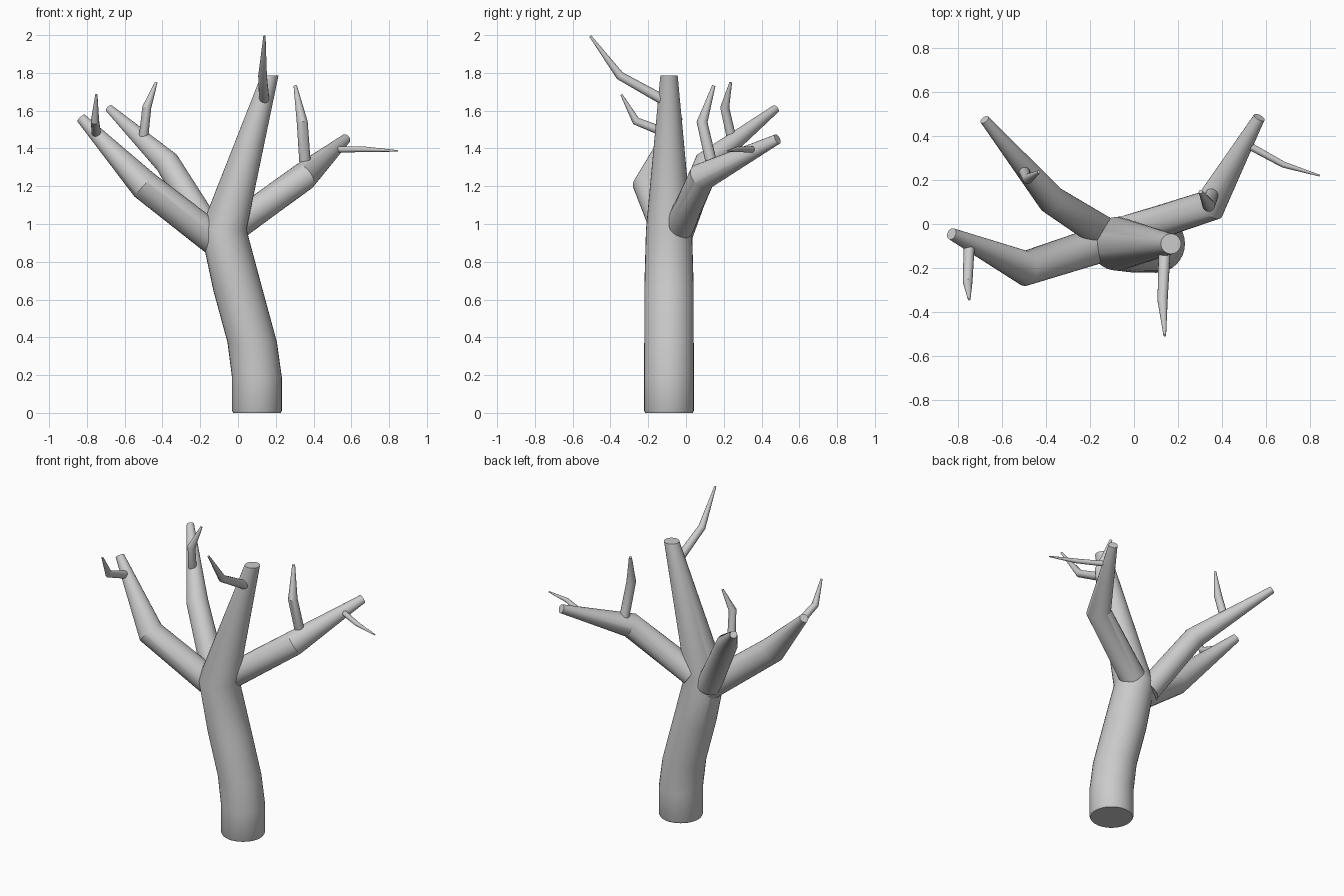
import bpy, bmesh, math
from mathutils import Vector

if "Cube" in bpy.data.objects:
    bpy.data.objects.remove(bpy.data.objects["Cube"])

SIDES = 32


def tube(name, points, sides=SIDES, level=False):
    """Tapered capped tube; points are (x, y, z, radius). level keeps rings horizontal."""
    centres = [Vector(p[:3]) for p in points]
    bm = bmesh.new()
    rings = []
    for i, p in enumerate(points):
        c = centres[i]
        t = Vector((0, 0, 0))
        if i > 0:
            t += (c - centres[i - 1]).normalized()
        if i < len(points) - 1:
            t += (centres[i + 1] - c).normalized()
        t = Vector((0, 0, 1)) if level else t.normalized()
        # project a fixed reference so neighbouring rings stay aligned
        total = (centres[-1] - centres[0]).normalized()
        ref = min((Vector((1, 0, 0)), Vector((0, 1, 0)), Vector((0, 0, 1))),
                  key=lambda v: abs(v.dot(total)))
        u = (ref - t * ref.dot(t)).normalized()
        v = t.cross(u)
        ring = []
        for k in range(sides):
            a = 2 * math.pi * k / sides
            ring.append(bm.verts.new(c + p[3] * (math.cos(a) * u + math.sin(a) * v)))
        rings.append(ring)
    for a, b in zip(rings, rings[1:]):
        for k in range(sides):
            n = (k + 1) % sides
            bm.faces.new((a[k], a[n], b[n], b[k]))
    bm.faces.new(rings[0][::-1])
    bm.faces.new(rings[-1])
    me = bpy.data.meshes.new(name)
    bm.to_mesh(me)
    bm.free()
    ob = bpy.data.objects.new(name, me)
    bpy.context.collection.objects.link(ob)
    bpy.ops.object.select_all(action='DESELECT')
    ob.select_set(True)
    bpy.context.view_layer.objects.active = ob
    bpy.ops.object.shade_smooth_by_angle(angle=math.radians(30))
    return ob


# Leaning trunk continuing into the main upright limb
tube("trunk", [(0.10, -0.09, 0, 0.126), (0.10, -0.09, 0.012, 0.132),
               (0.10, -0.09, 0.19, 0.132), (0.075, -0.09, 0.375, 0.131),
               (0.0, -0.09, 0.65, 0.131), (-0.077, -0.09, 0.97, 0.122),
               (0.168, -0.09, 1.785, 0.046)], level=True)

# Three bent side limbs
tube("front_left_limb", [(-0.10, -0.075, 0.90, 0.085), (-0.495, -0.202, 1.205, 0.08),
                         (-0.83, -0.045, 1.56, 0.027)])
tube("back_left_limb", [(-0.14, -0.04, 0.94, 0.075), (-0.375, 0.11, 1.325, 0.066),
                        (-0.68, 0.475, 1.61, 0.022)])
tube("right_limb", [(-0.02, -0.035, 0.985, 0.078), (0.347, 0.085, 1.25, 0.075),
                    (0.57, 0.485, 1.45, 0.027)])

# Small bent twigs
twigs = {
    "upright_limb_twig": [(0.14, -0.09, 1.64, 0.028), (0.13, -0.35, 1.785, 0.023),
                          (0.14, -0.507, 1.995, 0.006)],
    "front_left_twig": [(-0.75, -0.10, 1.48, 0.025), (-0.757, -0.265, 1.545, 0.022),
                        (-0.75, -0.342, 1.685, 0.006)],
    "back_left_twig": [(-0.50, 0.24, 1.46, 0.025), (-0.483, 0.205, 1.617, 0.024),
                       (-0.433, 0.237, 1.75, 0.007)],
    "right_upper_twig": [(0.355, 0.135, 1.32, 0.030), (0.34, 0.085, 1.54, 0.029),
                         (0.303, 0.147, 1.732, 0.009)],
    "right_side_twig": [(0.52, 0.358, 1.395, 0.017), (0.68, 0.27, 1.395, 0.014),
                        (0.845, 0.22, 1.387, 0.004)],
}
for name, pts in twigs.items():
    tube(name, pts, sides=16)
